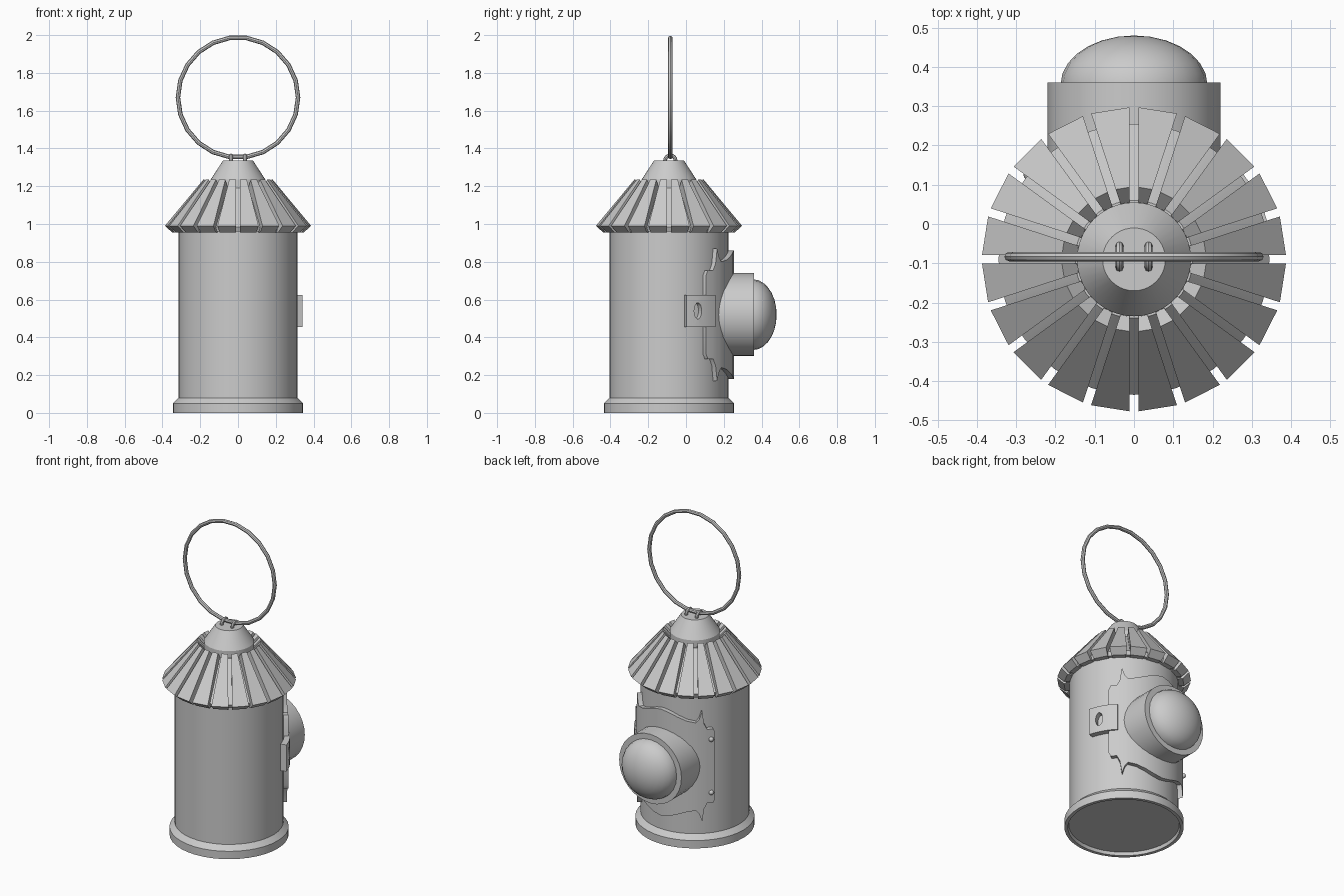
import bpy, bmesh, math
from mathutils import Matrix

if "Cube" in bpy.data.objects:
    bpy.data.objects.remove(bpy.data.objects["Cube"])

CY = -0.09      # y of the lantern's vertical axis
LZ = 0.52       # height of the lens axis


def finish(bm, name, smooth=True, angle=30):
    bmesh.ops.remove_doubles(bm, verts=bm.verts, dist=1e-5)
    bmesh.ops.recalc_face_normals(bm, faces=bm.faces)
    me = bpy.data.meshes.new(name)
    bm.to_mesh(me)
    bm.free()
    ob = bpy.data.objects.new(name, me)
    bpy.context.collection.objects.link(ob)
    bpy.ops.object.select_all(action='DESELECT')
    ob.select_set(True)
    bpy.context.view_layer.objects.active = ob
    if smooth:
        bpy.ops.object.shade_smooth_by_angle(angle=math.radians(angle))
    return ob


def lathe(name, profile, matrix, n=40):
    """Spin (radius, height) points round the local z axis."""
    bm = bmesh.new()
    rings = [[bm.verts.new((r * math.cos(2 * math.pi * i / n),
                            r * math.sin(2 * math.pi * i / n), h))
              for i in range(n)] for r, h in profile]
    for a, b in zip(rings, rings[1:]):
        for i in range(n):
            bm.faces.new((a[i], a[(i + 1) % n], b[(i + 1) % n], b[i]))
    bmesh.ops.dissolve_degenerate(bm, dist=1e-5, edges=bm.edges)
    bm.transform(matrix)
    return finish(bm, name)


def wrap(name, columns, r0, r1):
    """Curved plate round the body; columns are (angle from +y, z low, z high)."""
    bm = bmesh.new()
    cols = []
    for deg, lo, hi in columns:
        t = math.radians(deg)
        cols.append([bm.verts.new((r * math.sin(t), CY + r * math.cos(t), z))
                     for r, z in ((r0, lo), (r1, lo), (r1, hi), (r0, hi))])
    for a, b in zip(cols, cols[1:]):
        for i in range(4):
            j = (i + 1) % 4
            bm.faces.new((a[i], a[j], b[j], b[i]))
    bm.faces.new(cols[0])
    bm.faces.new(cols[-1])
    return finish(bm, name)


def torus(name, loc, rot, R, r, n, m):
    bpy.ops.mesh.primitive_torus_add(location=loc, rotation=rot, major_radius=R,
                                     minor_radius=r, major_segments=n, minor_segments=m)
    bpy.context.object.name = name
    bpy.ops.object.shade_smooth_by_angle(angle=math.radians(30))


up = Matrix.Translation((0, CY, 0))
back = Matrix.Translation((0, 0, LZ)) @ Matrix.Rotation(-math.pi / 2, 4, 'X')

# body with flared foot and recessed bottom
lathe("body", [(0, 0.02), (0.32, 0.02), (0.325, 0), (0.345, 0), (0.345, 0.05),
               (0.315, 0.08), (0.315, 0.97), (0, 0.97)], up)

# roof: inner cone, slats and cap
lathe("roof_core", [(0, 0.96), (0.335, 0.96), (0.345, 0.985), (0.15, 1.19), (0, 1.19)], up)
bm = bmesh.new()
slat = [(0.384, 0.99), (0.345, 0.955), (0.315, 0.955), (0.145, 1.195), (0.183, 1.235)]
for k in range(20):
    rot = up @ Matrix.Rotation(math.radians(9 + 18 * k), 4, 'Z')
    sides = []
    for s in (-1, 1):
        sides.append([bm.verts.new(rot @ Matrix.Translation(
            (r, s * (r * math.tan(math.radians(9)) - 0.011), z)).to_translation())
            for r, z in slat])
    a, b = sides
    bm.faces.new(a)
    bm.faces.new(b)
    for i in range(5):
        j = (i + 1) % 5
        bm.faces.new((a[i], a[j], b[j], b[i]))
finish(bm, "roof_slats", smooth=False)
lathe("roof_cap", [(0, 1.17), (0.145, 1.17), (0.145, 1.235), (0.08, 1.335), (0, 1.335)], up)

# carrying ring and its two staples
torus("carry_ring", (0, -0.083, 1.67), (math.pi / 2, 0, 0), 0.318, 0.012, 22, 8)
for x in (-0.037, 0.037):
    torus("ring_staple", (x, -0.083, 1.335), (0, math.pi / 2, 0), 0.028, 0.01, 16, 8)

# lens housing and glass dome
lathe("lens_housing", [(0, 0.05), (0.22, 0.05), (0.22, 0.36), (0.185, 0.36),
                       (0.185, 0.34), (0, 0.34)], back, 32)
dome = [(0.187 * math.cos(math.pi / 2 * i / 7), 0.355 + 0.125 * math.sin(math.pi / 2 * i / 7))
        for i in range(8)]
lathe("lens_dome", [(0, 0.34)] + [(0.187, 0.34)] + dome, back, 24)

# ornate door plate behind the lens: half outline mirrored both ways
half = [(0, 0.34), (9, 0.33), (18, 0.31), (27, 0.29), (36, 0.28), (39, 0.30), (42, 0.35),
        (44, 0.27), (47, 0.235), (53, 0.235), (55, 0.21)]
outline = [(-d, h) for d, h in half[:0:-1]] + half
wrap("door_plate", [(d, LZ - h, LZ + h) for d, h in outline], 0.305, 0.343)

# rivets on the hinge side
for z in (LZ - 0.17, LZ + 0.17):
    t = math.radians(-51)
    bpy.ops.mesh.primitive_uv_sphere_add(segments=12, ring_count=8, radius=0.015, location=(
        0.343 * math.sin(t), CY + 0.343 * math.cos(t), z))
    bpy.context.object.name = "door_rivet"
    bpy.ops.object.shade_smooth_by_angle(angle=math.radians(40))

# latch tab with an oval hole
tab = wrap("latch_tab", [(46 + 5.8 * i, 0.455, 0.625) for i in range(6)], 0.317, 0.353)
bpy.ops.mesh.primitive_cylinder_add(vertices=20, radius=1, depth=1)
cutter = bpy.context.object
cutter.name = "latch_hole_cutter"
cutter.hide_render = True
cutter.matrix_world = (Matrix.Translation((0.33, 0.07, 0.54))
                       @ Matrix.Rotation(math.radians(28), 4, 'Z')
                       @ Matrix.Rotation(math.pi / 2, 4, 'Y')
                       @ Matrix.Diagonal((0.043, 0.022, 0.2, 1)))
mod = tab.modifiers.new("hole", 'BOOLEAN')
mod.operation = 'DIFFERENCE'
mod.object = cutter
bpy.context.view_layer.objects.active = tab
bpy.ops.object.modifier_apply(modifier="hole")
bpy.data.objects.remove(cutter)
